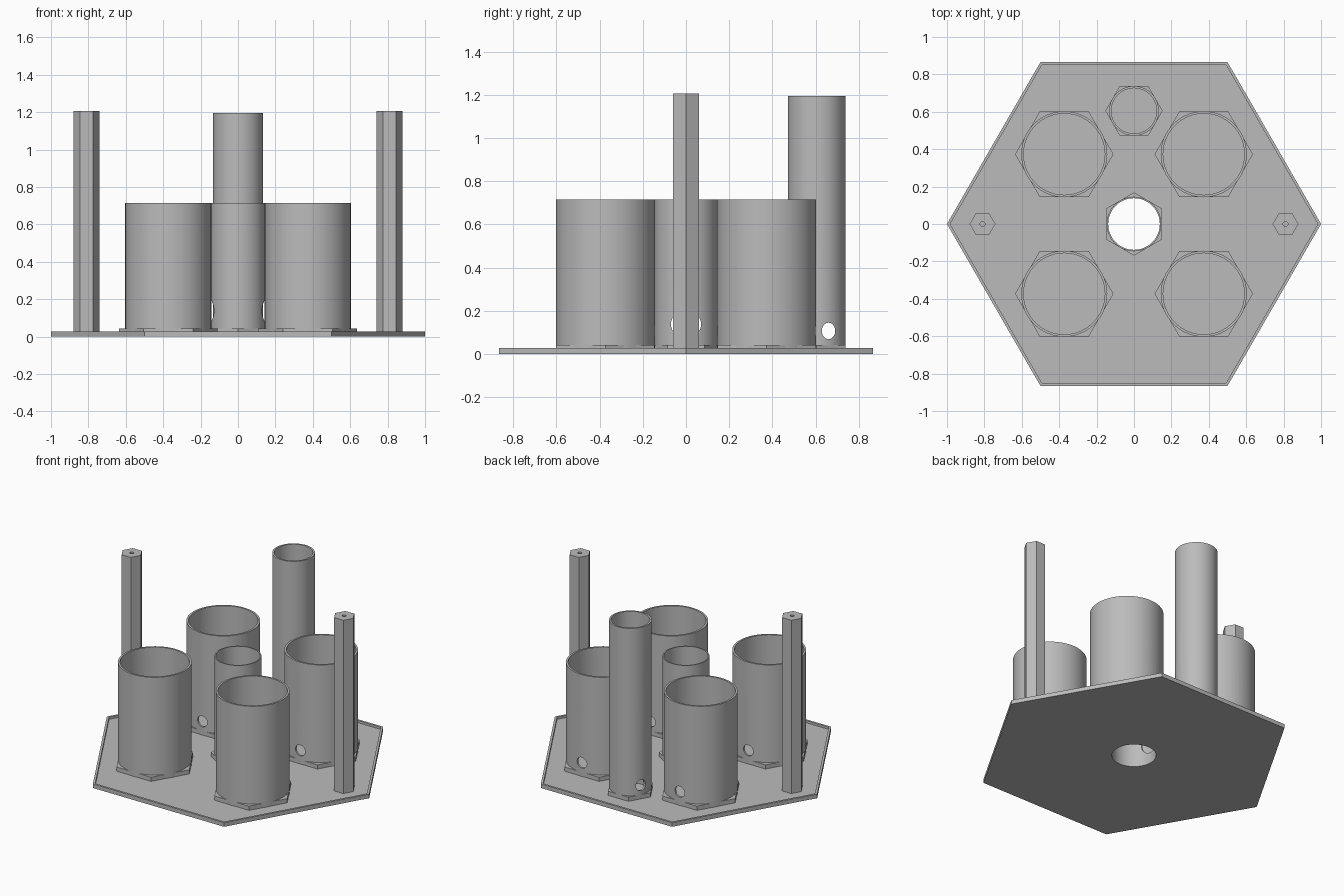
import bpy
import math
from mathutils import Matrix

cube = bpy.data.objects.get("Cube")
if cube:
    bpy.data.objects.remove(cube, do_unlink=True)

GREY = (0.5, 0.5, 0.5, 1)
grey = bpy.data.materials.new("plain_grey")
grey.use_nodes = True
grey.diffuse_color = GREY
grey.node_tree.nodes["Principled BSDF"].inputs["Base Color"].default_value = GREY

FLOOR, RIM, FLANGE = 0.013, 0.028, 0.042
HOLE_Z = 0.107


def prism(name, x, y, z0, z1, radius, sides=64, turn=0.0):
    """Upright prism; six sides give corners on the x axis."""
    bpy.ops.mesh.primitive_cylinder_add(vertices=sides, radius=radius, depth=z1 - z0)
    ob = bpy.context.object
    ob.name = name
    ob.data.transform(Matrix.Rotation(math.pi / 2 + turn, 4, "Z"))
    ob.data.transform(Matrix.Translation((x, y, (z0 + z1) / 2)))
    ob.data.materials.append(grey)
    return ob


def bar(start, end, ry, rz):
    """Horizontal drill running between two points on one axis."""
    ob = prism("drill", 0, 0, -0.5, 0.5, 1, 32)
    a, b = start, end
    length = abs(b[0] - a[0]) + abs(b[1] - a[1])
    ob.data.transform(Matrix.Diagonal((rz, ry, length, 1)))
    ob.data.transform(Matrix.Rotation(math.pi / 2, 4, "Y"))
    if a[0] == b[0]:
        ob.data.transform(Matrix.Rotation(math.pi / 2, 4, "Z"))
    ob.data.transform(Matrix.Translation([(p + q) / 2 for p, q in zip(a, b)]))
    return ob


def cut(ob, *cutters):
    """Subtract the cutters, bake the result and shade it."""
    for c in cutters:
        c.hide_render = True
        mod = ob.modifiers.new("cut", "BOOLEAN")
        mod.operation = "DIFFERENCE"
        mod.solver = "EXACT"
        mod.object = c
    deps = bpy.context.evaluated_depsgraph_get()
    mesh = bpy.data.meshes.new_from_object(ob.evaluated_get(deps))
    ob.modifiers.clear()
    ob.data = mesh
    for c in cutters:
        bpy.data.objects.remove(c, do_unlink=True)
    bpy.ops.object.select_all(action="DESELECT")
    ob.select_set(True)
    bpy.context.view_layer.objects.active = ob
    bpy.ops.object.shade_smooth_by_angle(angle=math.radians(30))
    return ob


def holder(name, x, y, top, radius, bore, flange, drills, turn=0.0):
    """Open tube standing in a hexagonal foot."""
    cut(prism(name + "_tube", x, y, FLOOR, top, radius),
        prism("bore", x, y, -0.1, top + 0.1, bore), *drills)
    cut(prism(name + "_foot", x, y, FLOOR, FLANGE, flange, 6, turn),
        prism("bore", x, y, -0.1, 0.2, bore))


# Hexagonal tray with a thin raised rim and a central opening
cut(prism("base_plate", 0, 0, 0, RIM, 1, 6),
    prism("recess", 0, 0, FLOOR, 0.2, 0.983, 6),
    prism("opening", 0, 0, -0.1, 0.2, 0.138))

# Four wide cups; the back pair is drilled on both sides
for x, side in ((0.373, "left"), (-0.373, "right")):
    for y, end in ((-0.373, "front"), (0.373, "back")):
        start = y if end == "front" else y - 0.4
        drill = bar((x, start, HOLE_Z), (x, y + 0.4, HOLE_Z), 0.037, 0.037)
        holder(f"{end}_{side}_cup", x, y, 0.715, 0.23, 0.217, 0.263, [drill])

# Central tube with a large cross hole
holder("center", 0, 0, 0.715, 0.146, 0.138, 0.169,
       [bar((-0.4, 0, 0.138), (0.4, 0, 0.138), 0.07, 0.063)], math.pi / 6)

# Tall tube at the back with a small cross hole
holder("tall", 0, 0.605, 1.195, 0.133, 0.121, 0.153,
       [bar((-0.4, 0.66, HOLE_Z), (0.4, 0.66, HOLE_Z), 0.031, 0.038)])

# Hexagonal posts with a screw hole in the top
for x, side in ((0.81, "left"), (-0.81, "right")):
    cut(prism(side + "_post", x, 0, FLOOR, 1.207, 0.069, 6),
        prism("screw_hole", x, 0, 1.0, 1.4, 0.013, 24))
